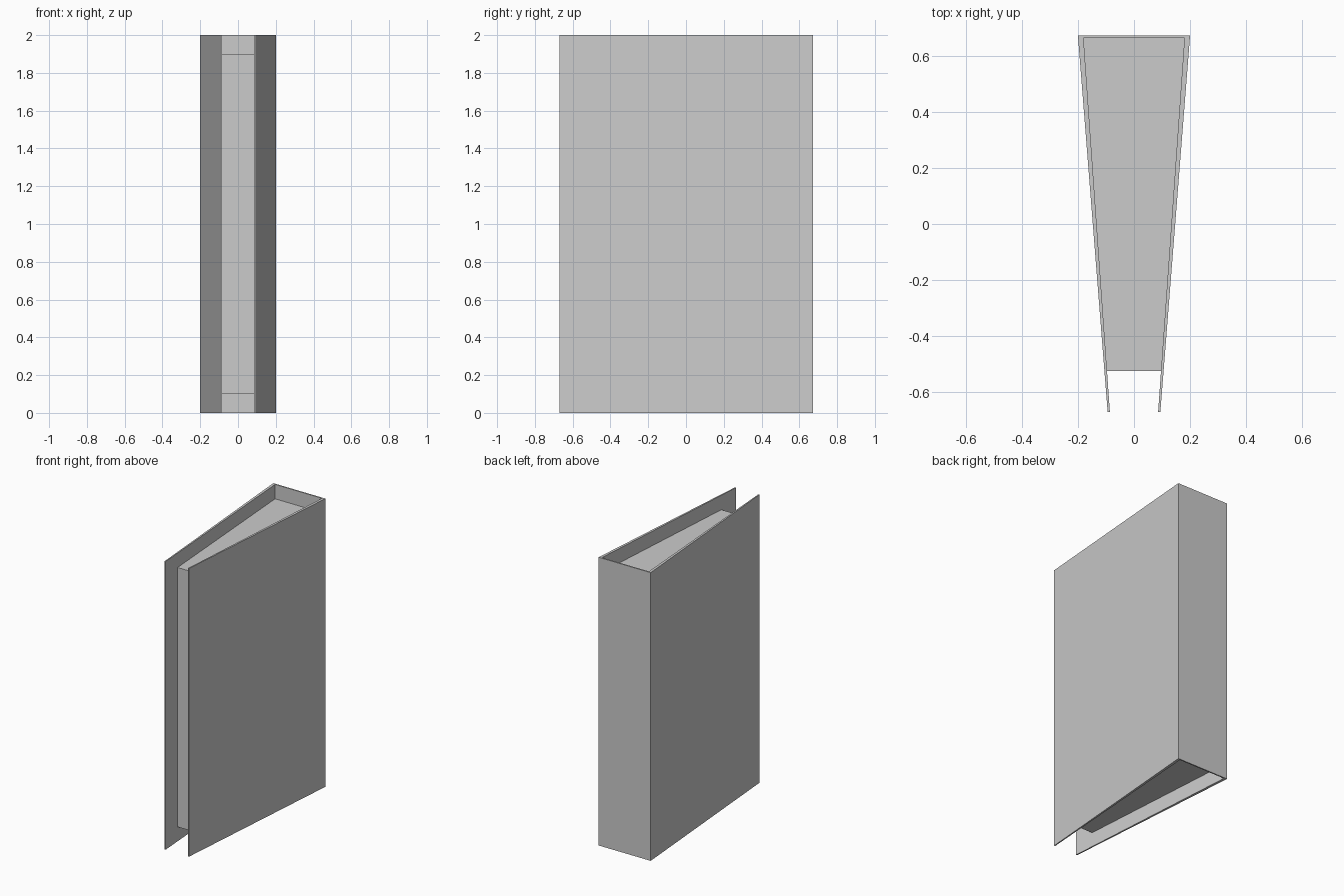
import bpy
import bmesh

if "Cube" in bpy.data.objects:
    bpy.data.objects.remove(bpy.data.objects["Cube"])


def prism(name, half_profile, z0, z1):
    """Mirror a right-hand XY half profile across x = 0 and extrude it in z."""
    outline = half_profile + [(-x, y) for x, y in reversed(half_profile)]
    bm = bmesh.new()
    face = bm.faces.new([bm.verts.new((x, y, z0)) for x, y in outline])
    top = bmesh.ops.extrude_face_region(bm, geom=[face])["geom"]
    bmesh.ops.translate(bm, vec=(0, 0, z1 - z0),
                        verts=[v for v in top if isinstance(v, bmesh.types.BMVert)])
    bmesh.ops.recalc_face_normals(bm, faces=bm.faces)
    # split the concave caps into clean convex pieces
    bmesh.ops.connect_verts_concave(bm, faces=bm.faces)
    mesh = bpy.data.meshes.new(name)
    bm.to_mesh(mesh)
    bm.free()
    obj = bpy.data.objects.new(name, mesh)
    bpy.context.collection.objects.link(obj)
    return obj


BACK, FRONT = 0.673, -0.67
INNER_BACK, PAGE_FRONT = 0.664, -0.525
IN_B, IN_F = 0.18, 0.086          # inner half widths at back and front


def inner_x(y):
    return IN_F + (IN_B - IN_F) * (y - FRONT) / (INNER_BACK - FRONT)


# cover: spine with two tapering boards
prism("cover", [(IN_B, INNER_BACK), (IN_F, FRONT), (0.094, FRONT), (0.2, BACK)], 0, 2)

# page block: recessed wedge between the boards
prism("page_block", [(inner_x(PAGE_FRONT), PAGE_FRONT), (IN_B, INNER_BACK)], 0.1, 1.9)
